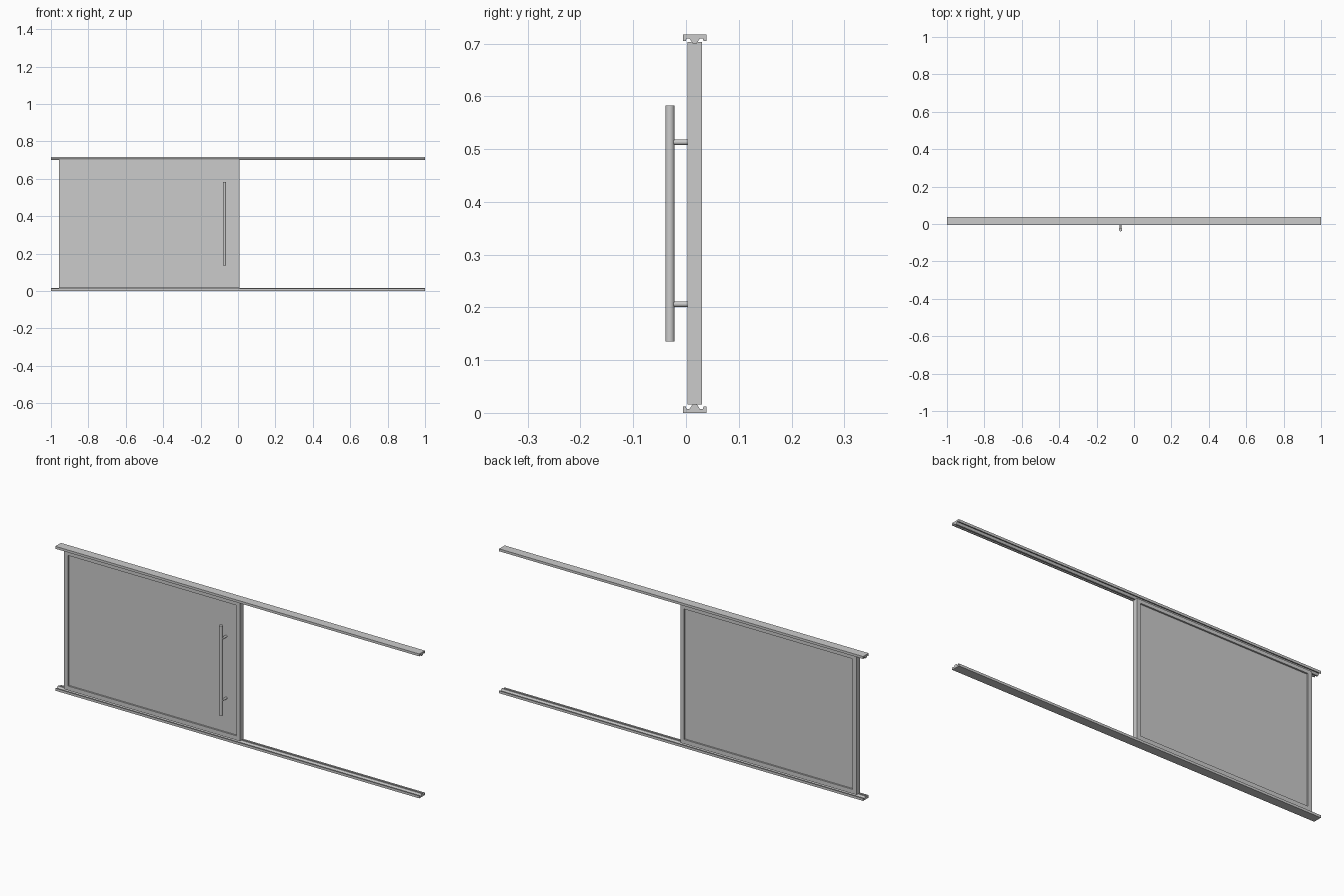
import bpy, bmesh, math

if "Cube" in bpy.data.objects:
    bpy.data.objects.remove(bpy.data.objects["Cube"])

DOOR_Y = 0.0165   # centre of door and rails in depth
TOP = 0.717       # overall height


def make_object(name, bm):
    bmesh.ops.recalc_face_normals(bm, faces=bm.faces)
    mesh = bpy.data.meshes.new(name)
    bm.to_mesh(mesh)
    bm.free()
    obj = bpy.data.objects.new(name, mesh)
    bpy.context.collection.objects.link(obj)
    return obj


def rail(name, flip):
    # channel with two side lips and a raised guide ridge
    half = [(0.022, 0.0), (0.022, 0.012), (0.017, 0.012), (0.015, 0.007),
            (0.010, 0.007), (0.004, 0.0165)]
    profile = half + [(-y, z) for y, z in reversed(half)]
    bm = bmesh.new()
    ring = [bm.verts.new((-1, DOOR_Y + y, TOP - z if flip else z)) for y, z in profile]
    face = bm.faces.new(ring)
    ext = bmesh.ops.extrude_face_region(bm, geom=[face], use_keep_orig=True)
    for v in ext["geom"]:
        if isinstance(v, bmesh.types.BMVert):
            v.co.x = 1
    return make_object(name, bm)


def box(name, x0, x1, y0, y1, z0, z1):
    bm = bmesh.new()
    bmesh.ops.create_cube(bm, size=1)
    for v in bm.verts:
        v.co = (x1 if v.co.x > 0 else x0, y1 if v.co.y > 0 else y0, z1 if v.co.z > 0 else z0)
    return make_object(name, bm)


def rod(name, loc, radius, depth, along_y=False):
    bpy.ops.mesh.primitive_cylinder_add(vertices=32, radius=radius, depth=depth, location=loc,
                                        rotation=(math.pi / 2 if along_y else 0, 0, 0))
    obj = bpy.context.object
    obj.name = name
    bpy.ops.object.shade_smooth_by_angle()
    return obj


# sliding tracks
rail("bottom_rail", False)
rail("top_rail", True)

# door frame around a recessed panel
X0, X1, Z0, Z1 = -0.957, 0.008, 0.0155, 0.7025
IX0, IX1, IZ0, IZ1 = -0.936, -0.010, 0.037, 0.685
Y0, Y1 = 0.003, 0.030
bm = bmesh.new()
loops = []
for y in (Y0, Y1):
    for a, b, c, d in ((X0, X1, Z0, Z1), (IX0, IX1, IZ0, IZ1)):
        loops.append([bm.verts.new((x, y, z)) for x, z in ((a, c), (b, c), (b, d), (a, d))])
for i, j in ((0, 1), (1, 3), (3, 2), (2, 0)):
    for k in range(4):
        n = (k + 1) % 4
        bm.faces.new((loops[i][k], loops[i][n], loops[j][n], loops[j][k]))
make_object("door_frame", bm)
box("door_panel", IX0, IX1, Y0 + 0.008, Y1 - 0.008, IZ0, IZ1)

# pull handle with two standoffs
HX = -0.072
rod("handle_bar", (HX, -0.0305, 0.359), 0.0087, 0.448)
for i, z in enumerate((0.206, 0.513)):
    rod(f"handle_standoff_{i + 1}", (HX, -0.0085, z), 0.0053, 0.041, along_y=True)
